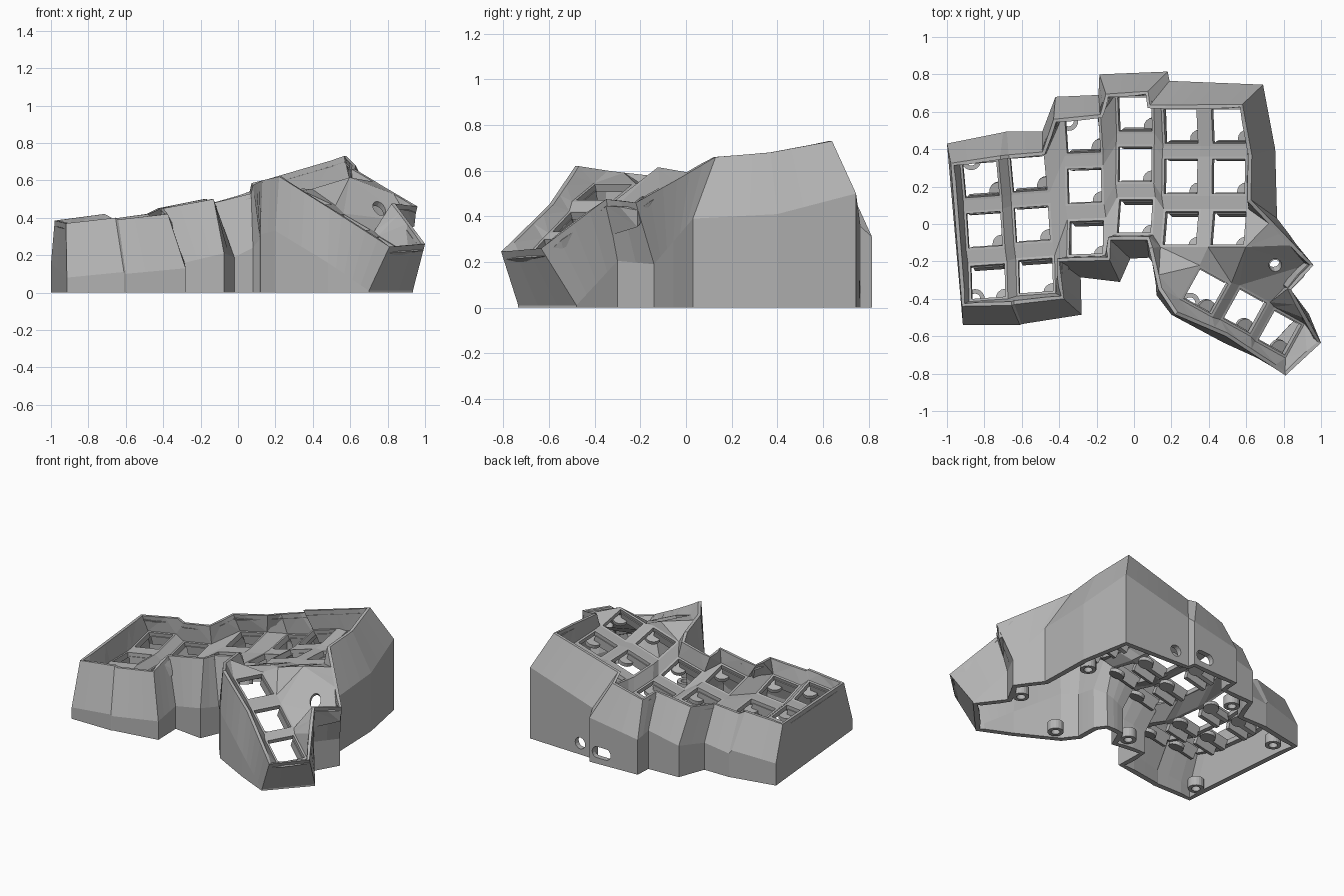
import bpy
import bmesh
from math import radians, cos, sin, tau, ceil
from mathutils import Matrix, Vector

cube = bpy.data.objects.get("Cube")
if cube:
    bpy.data.objects.remove(cube)

grey = bpy.data.materials.new("matte grey")
grey.use_nodes = True
colour = (0.45, 0.45, 0.45, 1)
grey.diffuse_color = colour
grey.node_tree.nodes["Principled BSDF"].inputs["Base Color"].default_value = colour


def finish(bm, name, thickness=0.0):
    """Turn a bmesh into a grey object, optionally thickened inwards."""
    mesh = bpy.data.meshes.new(name)
    bm.to_mesh(mesh)
    bm.free()
    mesh.materials.append(grey)
    obj = bpy.data.objects.new(name, mesh)
    bpy.context.collection.objects.link(obj)
    if thickness:
        shell = obj.modifiers.new("Wall", "SOLIDIFY")
        shell.thickness = thickness
        shell.offset = -1
    return obj


def key_matrix(x, y, z, yaw, roll, pitch=0):
    return (Matrix.Translation((x, y, z)) @ Matrix.Rotation(radians(yaw), 4, 'Z')
            @ Matrix.Rotation(radians(-roll), 4, 'Y') @ Matrix.Rotation(radians(pitch), 4, 'X'))


# Finger columns: x, y, z of the middle key, then yaw and roll
columns = [(-.80, -.03, .262, 4, 8), (-.545, .00, .248, 4, 8), (-.265, .205, .325, 2, 12),
           (.005, .32, .34, 0, 14), (.25, .255, .465, 0, 17), (.505, .255, .525, 0, 17)]
# Rows: offset along the column, lift, pitch
rows = [(.267, .015, 9), (0, 0, -3), (-.277, .032, -16)]
thumb = [(.385, -.36, .505, -22), (.595, -.465, .375, -27), (.78, -.58, .255, -28)]

finger_mats = []
for x, y, z, yaw, roll in columns:
    a = radians(yaw)
    finger_mats.append([key_matrix(x - sin(a) * s, y + cos(a) * s, z + lift, yaw, roll, pitch)
                        for s, lift, pitch in rows])
thumb_mats = [key_matrix(x, y, z, -29, roll) for x, y, z, roll in thumb]

# Key well: a plate per key, webbed together
bm = bmesh.new()
HALF = 0.105


def plate(mat):
    verts = [bm.verts.new(mat @ Vector((sx * HALF, sy * HALF, 0)))
             for sx, sy in ((-1, 1), (1, 1), (1, -1), (-1, -1))]
    return verts, bm.faces.new(verts)


fingers = [[plate(m) for m in col] for col in finger_mats]
thumbs = [plate(m) for m in thumb_mats]
key_faces = [f for col in fingers for _, f in col] + [f for _, f in thumbs]

for col in fingers:
    for (back, _), (front, _) in zip(col, col[1:]):
        bm.faces.new((back[3], back[2], front[1], front[0]))
for left, right in zip(fingers, fingers[1:]):
    a = [v for k, _ in left for v in (k[1], k[2])]
    b = [v for k, _ in right for v in (k[0], k[3])]
    for i in range(len(a) - 1):
        bm.faces.new((a[i], b[i], b[i + 1], a[i + 1]))
for (a, _), (b, _) in zip(thumbs, thumbs[1:]):
    bm.faces.new((a[1], b[0], b[3], a[2]))

# Facets joining the finger keys to the thumb keys
ring_front, little_front = fingers[4][2][0], fingers[5][2][0]
A, B, C, D = ring_front[3], ring_front[2], little_front[3], little_front[2]
t1, t2 = thumbs[0][0], thumbs[1][0]
corner = bm.verts.new((.92, -.22, .38))
for tri in ((A, B, t1[0]), (B, C, t1[0]), (C, t1[1], t1[0]), (C, D, t1[1]),
            (D, t2[0], t1[1]), (corner, t2[1], t2[0])):
    bm.faces.new(tri)
vent_face = bm.faces.new((D, corner, t2[0]))


def face_up():
    bmesh.ops.recalc_face_normals(bm, faces=bm.faces[:])
    if key_faces[0].normal.z < 0:
        bmesh.ops.reverse_faces(bm, faces=bm.faces[:])


face_up()
follow = {e.link_loops[0].vert: e.link_loops[0].link_loop_next.vert
          for e in bm.edges if e.is_boundary}
edge_loop = [next(iter(follow))]
while follow[edge_loop[-1]] is not edge_loop[0]:
    edge_loop.append(follow[edge_loop[-1]])

# Case outline: rim x, y, z, then wall foot x, y
back_wall = [(-.98, .325, .385, -1, .43), (-.715, .365, .42, -.7, .49),
             (-.67, .37, .395, -.68, .495), (-.49, .385, .42, -.49, .495),
             (-.43, .56, .45, -.42, .68), (-.18, .585, .50, -.19, .69),
             (-.15, .695, .475, -.185, .80), (.075, .71, .54, .18, .815),
             (.085, .635, .585, .19, .765), (.58, .64, .73, .69, .745)]
right_wall = [(.63, .37, .68, .755, .4), (.625, .13, .66, .765, .03),
              (.79, -.04, .56, .83, -.055), (.96, -.22, .46, .89, -.14),
              (.84, -.35, .475, .80, -.3), (1, -.635, .26, .935, -.48)]
thumb_wall = [(.81, -.81, .245, .70, -.735), (.49, -.6, .45, .48, -.635),
              (.22, -.485, .62, .2, -.485), (.13, -.35, .60, .12, -.38),
              (.08, -.13, .575, .115, -.23)]
front_wall = [(.07, -.085, .53, .08, -.18), (-.125, -.085, .48, -.02, -.185),
              (-.13, -.195, .5, -.075, -.31), (-.40, -.2, .45, -.285, -.285),
              (-.375, -.4, .42, -.28, -.485), (-.64, -.43, .39, -.6, -.535),
              (-.655, -.435, .40, -.61, -.54), (-.92, -.44, .37, -.915, -.54)]
outline = []
for wall, drop in ((back_wall, .23), (right_wall, .27), (thumb_wall, .29), (front_wall, .29)):
    outline += [(Vector((x, y, z)), Vector((fx, fy, max(.01, z - drop))))
                for x, y, z, fx, fy in wall]
outline.reverse()

# Split long stretches so the lip can follow the plates
stations = []
for (r0, m0), (r1, m1) in zip(outline, outline[1:] + outline[:1]):
    steps = ceil((r1 - r0).length / .1)
    stations += [(r0.lerp(r1, i / steps), m0.lerp(m1, i / steps)) for i in range(steps)]


def inward(i, amount):
    here = stations[i][0]
    along = (stations[(i + 1) % len(stations)][0] - stations[i - 1][0]).to_2d().normalized()
    return here + Vector((-along.y, along.x, 0)) * amount


inner = [bm.verts.new(inward(i, .02)) for i in range(len(stations))]
rim = [bm.verts.new(r) for r, m in stations]
middle = [bm.verts.new(m) for r, m in stations]
foot = [bm.verts.new((m.x, m.y, 0)) for r, m in stations]


def band(upper, lower):
    n = len(upper)
    return [bm.faces.new((upper[i], lower[i], lower[(i + 1) % n], upper[(i + 1) % n]))
            for i in range(n)]


band(inner, rim)
band(rim, middle)
base_faces = band(middle, foot)


def zip_loops(a, b):
    """Join two loops of unequal count with the shortest set of triangles."""
    start = min(range(len(b)), key=lambda k: (b[k].co - a[0].co).length)
    b = b[start:] + b[:start + 1]
    a = a + a[:1]
    cost, came = {(0, 0): 0}, {}
    for i in range(len(a)):
        for j in range(len(b)):
            options = [(cost[p], p) for p in ((i - 1, j), (i, j - 1)) if p in cost]
            if options:
                best, came[i, j] = min(options)
                cost[i, j] = best + (a[i].co - b[j].co).length
    at = (len(a) - 1, len(b) - 1)
    while at != (0, 0):
        i, j = at
        pi, pj = came[at]
        third = a[pi] if pi != i else b[pj]
        bm.faces.new((a[i], b[j], third))
        at = (pi, pj)


zip_loops(inner, edge_loop)


def punch(faces, points):
    """Replace a flat patch of faces with one that has a hole."""
    patch = set(faces)
    edges = [e for f in faces for e in f.edges if sum(g in patch for g in e.link_faces) == 1]
    bmesh.ops.delete(bm, geom=faces, context='FACES_ONLY')
    ring = [bm.verts.new(p) for p in points]
    edges += [bm.edges.new((ring[i - 1], ring[i])) for i in range(len(ring))]
    bmesh.ops.triangle_fill(bm, edges=edges, use_beauty=True)
    loose = [e for e in bm.edges if not e.link_faces]
    bmesh.ops.delete(bm, geom=loose, context='EDGES')


# Cable ports in the back wall and a round opening by the thumb
angles = [tau * i / 16 for i in range(16)]
for lo, hi, px, py, slope, stretch in ((-.184, .179, .09, .811, .041, .03),
                                       (.191, .689, .29, .761, -.04, 0)):
    patch = [f for f in base_faces if f.is_valid and lo < f.calc_center_median().x < hi
             and f.calc_center_median().y > .72]
    ring = []
    for t in angles:
        dx = .04 * cos(t) + (stretch if cos(t) > 0 else -stretch)
        ring.append((px + dx, py + dx * slope, .08 + .04 * sin(t)))
    punch(patch, ring)
n, o = vent_face.normal.copy(), D.co.copy()
ring = []
for t in angles:
    x, y = .755 + .034 * cos(t), -.22 + .034 * sin(t)
    ring.append((x, y, o.z - (n.x * (x - o.x) + n.y * (y - o.y)) / n.z))
punch([vent_face], ring)

face_up()
bmesh.ops.inset_individual(bm, faces=key_faces, thickness=.019)
bmesh.ops.delete(bm, geom=key_faces, context='FACES')
finish(bm, "case_shell", .036)

# Switch holders under every key: two rails and a rounded corner tab
for number, mat in enumerate([m for col in finger_mats for m in col] + thumb_mats):
    hb = bmesh.new()
    for side in (-1, 1):
        rail = Matrix.Translation((0, side * .101, -.055)) @ Matrix.Diagonal((.16, .03, .06, 1))
        bmesh.ops.create_cube(hb, size=1, matrix=mat @ rail)
    bmesh.ops.create_cone(hb, cap_ends=True, segments=16, radius1=.05, radius2=.05, depth=.025,
                          matrix=mat @ Matrix.Translation((.08, -.08, -.075)))
    finish(hb, f"switch_holder_{number + 1}")

# Screw bosses standing on the base line
for number, (x, y) in enumerate([(-.85, -.40), (-.87, .34), (-.35, .55), (.65, .32),
                                 (.755, -.22), (.30, -.42), (-.12, -.2)]):
    sb = bmesh.new()
    bmesh.ops.create_cone(sb, segments=20, radius1=.052, radius2=.052, depth=.065,
                          matrix=Matrix.Translation((x, y, .0325)))
    finish(sb, f"screw_boss_{number + 1}", .024)
